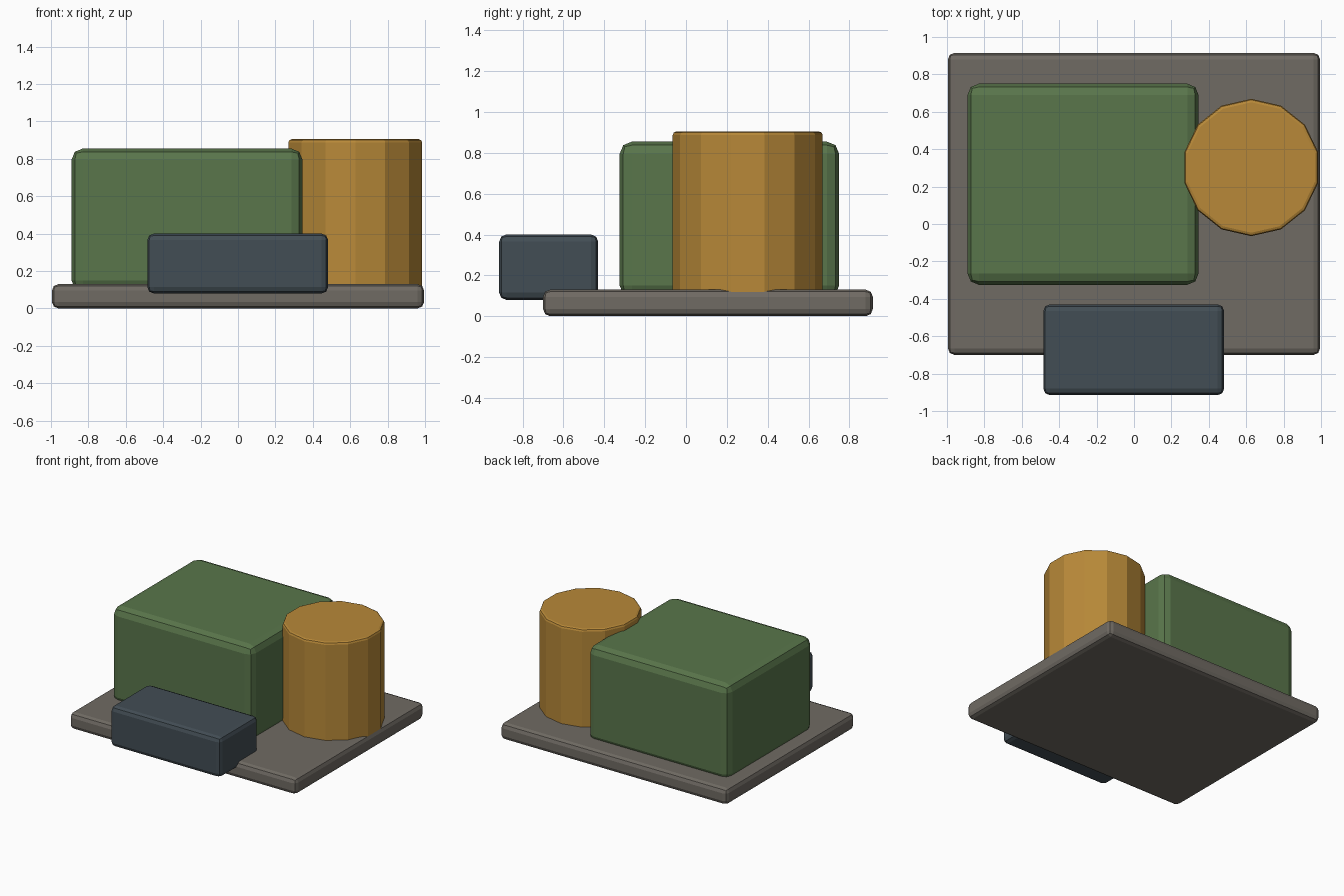
import bpy
from mathutils import Vector

if "Cube" in bpy.data.objects:
    bpy.data.objects.remove(bpy.data.objects["Cube"])


def finish(ob, name, color, bevel, segments):
    ob.name = name
    mod = ob.modifiers.new("edge_bevel", 'BEVEL')
    mod.width = bevel
    mod.segments = segments
    mod.limit_method = 'ANGLE'
    mod.angle_limit = 0.7
    mat = bpy.data.materials.new(name + "_paint")
    mat.diffuse_color = (*color, 1)
    mat.use_nodes = True
    mat.node_tree.nodes["Principled BSDF"].inputs["Base Color"].default_value = mat.diffuse_color
    ob.data.materials.append(mat)


def box(name, lo, hi, color, bevel):
    lo, hi = Vector(lo), Vector(hi)
    bpy.ops.mesh.primitive_cube_add(size=1, location=(lo + hi) / 2)
    ob = bpy.context.object
    ob.scale = hi - lo
    bpy.ops.object.transform_apply(location=False, rotation=False, scale=True)
    finish(ob, name, color, bevel, 2)


# Base slab
box("base_plate", (-0.995, -0.70, 0), (0.995, 0.915, 0.13), (0.16, 0.145, 0.125), 0.035)
# Large block on the slab
box("main_block", (-0.89, -0.325, 0.09), (0.345, 0.75, 0.855), (0.10, 0.18, 0.07), 0.06)
# Low block overhanging the front edge
box("front_block", (-0.485, -0.915, 0.08), (0.482, -0.43, 0.40), (0.055, 0.075, 0.09), 0.035)

# Fourteen-sided drum
z0, z1 = 0.10, 0.905
bpy.ops.mesh.primitive_cylinder_add(vertices=14, radius=0.367, depth=z1 - z0,
                                    location=(0.627, 0.302, (z0 + z1) / 2))
finish(bpy.context.object, "side_drum", (0.48, 0.25, 0.04), 0.018, 2)
